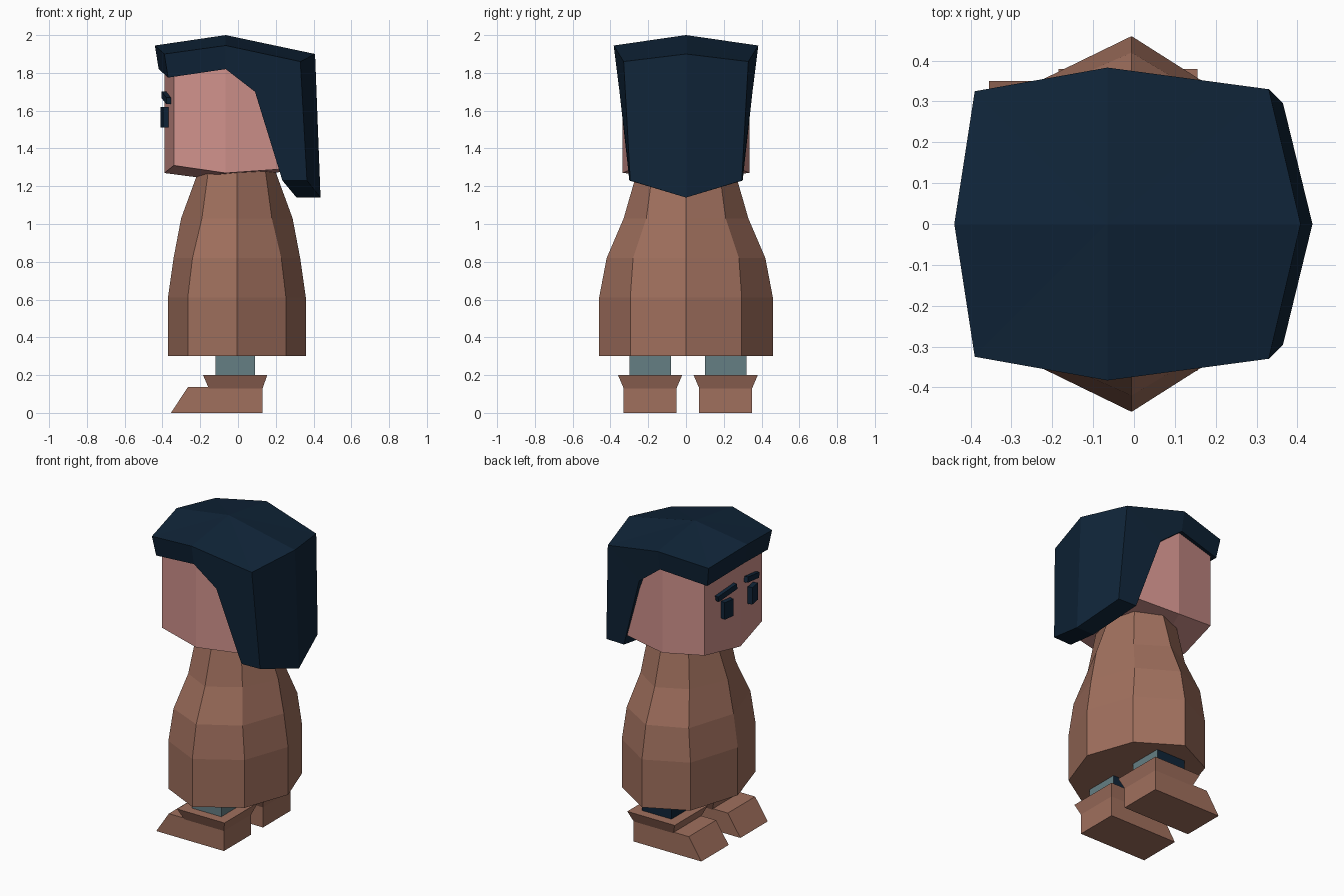
import bpy, bmesh, math
from mathutils import Matrix, Vector

if "Cube" in bpy.data.objects:
    bpy.data.objects.remove(bpy.data.objects["Cube"])


def mat(name, c):
    m = bpy.data.materials.new(name)
    m.diffuse_color = (*c, 1)
    m.use_nodes = True
    m.node_tree.nodes["Principled BSDF"].inputs["Base Color"].default_value = m.diffuse_color
    return m


NAVY = mat("navy", (0.005, 0.018, 0.040))
SKIN = mat("skin", (0.63, 0.285, 0.262))
BROWN = mat("brown", (0.35, 0.16, 0.11))
TEAL = mat("grey_teal", (0.13, 0.21, 0.23))


def make(name, verts, faces, *mats):
    me = bpy.data.meshes.new(name)
    me.from_pydata([tuple(v) for v in verts], [], faces)
    bm = bmesh.new()
    bm.from_mesh(me)
    bmesh.ops.remove_doubles(bm, verts=bm.verts, dist=1e-5)
    bmesh.ops.recalc_face_normals(bm, faces=bm.faces)
    bm.to_mesh(me)
    bm.free()
    ob = bpy.data.objects.new(name, me)
    bpy.context.collection.objects.link(ob)
    for m in mats:
        me.materials.append(m)
    return ob


def loft(name, rings, *mats):
    """Skin equal-length rings of points and cap both ends."""
    n = len(rings[0])
    verts = [p for r in rings for p in r]
    faces = [(k * n + i, k * n + (i + 1) % n, (k + 1) * n + (i + 1) % n, (k + 1) * n + i)
             for k in range(len(rings) - 1) for i in range(n)]
    faces += [tuple(range(n)), tuple(range(len(verts) - n, len(verts)))]
    return make(name, verts, faces, *mats)


def rect(x0, x1, y0, y1, z):
    return [(x0, y0, z), (x1, y0, z), (x1, y1, z), (x0, y1, z)]


def mirrored(name, pts, polys, m):
    """Half model described by named points (y >= 0); polygons repeated at -y."""
    verts, faces = [], []
    for s in (1, -1):
        for poly in polys:
            k = len(verts)
            verts += [(pts[p][0], s * pts[p][1], pts[p][2]) for p in poly.split()]
            faces.append(tuple(range(k, len(verts))))
    return make(name, verts, faces, m)


# Robe: eight-sided rings (z, x end, x diagonal, y end, y diagonal)
rings = []
for z, xe, xd, ye, yd in ((0.30, 0.365, 0.26, 0.46, 0.295), (0.61, 0.365, 0.26, 0.46, 0.295),
                          (0.82, 0.335, 0.235, 0.42, 0.28), (1.03, 0.295, 0.185, 0.33, 0.21),
                          (1.29, 0.20, 0.15, 0.255, 0.175)):
    f = yd * 1.13
    rings.append([(x - 0.006, y, z) for x, y in
                  ((-xe, 0), (-xd, -f), (0, -ye), (xd, -yd),
                   (xe, 0), (xd, yd), (0, ye), (-xd, f))])
loft("robe", rings, BROWN)

# Legs and boots
for side, y in (("left", -0.19), ("right", 0.21)):
    leg = loft(side + "_leg", [rect(-0.12, 0.09, y - 0.11, y + 0.11, z) for z in (0.15, 0.4)],
               TEAL, NAVY)
    for p in leg.data.polygons:
        if p.normal.y > 0.5 or p.normal.x < -0.5:
            p.material_index = 1
    loft(side + "_boot", [rect(-0.355, 0.13, y - 0.14, y + 0.14, 0),
                          rect(-0.265, 0.13, y - 0.14, y + 0.14, 0.137)], BROWN)
    loft(side + "_boot_cuff", [rect(-0.155, 0.13, y - 0.14, y + 0.14, 0.13),
                               rect(-0.185, 0.155, y - 0.17, y + 0.17, 0.20)], BROWN)

# Head: faceted block with a slightly lower centre line underneath
head = {"fb": (-0.39, 0, 1.27), "cb": (-0.34, 0.295, 1.31), "sb": (-0.065, 0.335, 1.27),
        "eb": (0.22, 0.29, 1.29), "bb": (0.30, 0, 1.28), "chin": (-0.20, 0, 1.245),
        "ft": (-0.39, 0, 1.84), "ct": (-0.34, 0.295, 1.83), "st": (-0.065, 0.335, 1.85),
        "et": (0.22, 0.29, 1.78), "bt": (0.30, 0, 1.78), "top": (-0.065, 0, 1.85)}
mirrored("head", head, ["fb cb ct ft", "cb sb st ct", "sb eb et st", "eb bb bt et",
                        "fb cb chin", "cb sb chin", "sb eb chin", "eb bb chin",
                        "ft ct top", "ct st top", "st et top", "et bt top"], SKIN)

# Hair: peaked cap with a rim and a long back panel
hair = {"f": (-0.44, 0, 1.945), "c": (-0.39, 0.325, 1.90), "s": (-0.065, 0.383, 1.945),
        "top": (-0.065, 0, 2.0), "b": (0.33, 0.33, 1.86), "bc": (0.408, 0, 1.90),
        "f2": (-0.42, 0, 1.82), "c2": (-0.37, 0.31, 1.775), "s2": (-0.065, 0.36, 1.82),
        "m2": (-0.065, 0, 1.82), "t": (0.09, 0.352, 1.70), "tm": (0.09, 0, 1.70),
        "e": (0.235, 0.30, 1.23), "em": (0.31, 0, 1.14),
        "b2": (0.365, 0.295, 1.23), "bc2": (0.437, 0, 1.14)}
mirrored("hair", hair, ["f c top", "c s top", "s b top", "b bc top",
                        "f c c2 f2", "c s s2 c2", "s b t s2", "t b b2 e", "b bc bc2 b2",
                        "f2 c2 m2", "c2 s2 m2", "s2 t tm m2", "t e em tm", "e b2 bc2 em"], NAVY)


# Eyes and brows: small blocks lying along the angled face
def block(name, y, z, depth, width, height, x, tilt, s):
    m = (Matrix.Translation((x, y * s, z)) @ Matrix.Rotation(-s * math.radians(9.5), 4, 'Z')
         @ Matrix.Rotation(-s * tilt, 4, 'X'))
    loft(name, [[m @ Vector(p) for p in rect(-depth / 2, depth / 2, -width / 2, width / 2, h)]
                for h in (-height / 2, height / 2)], NAVY)


for side, s in (("left", -1), ("right", 1)):
    block(side + "_eye", 0.13, 1.565, 0.03, 0.075, 0.11, -0.388, 0, s)
    block(side + "_brow", 0.13, 1.668, 0.025, 0.16, 0.035, -0.38, math.radians(12), s)
